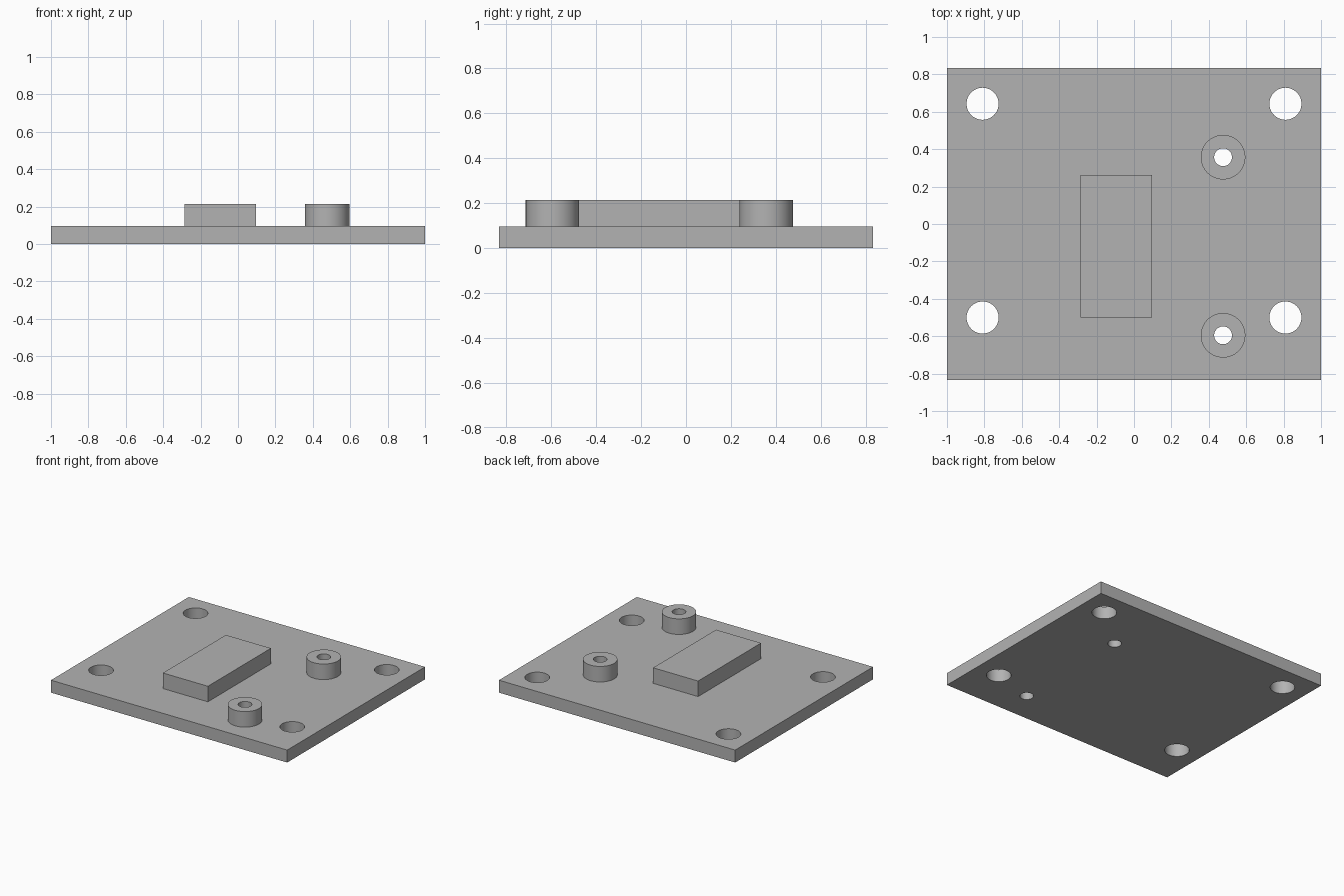
import bpy
import math

cube = bpy.data.objects.get("Cube")
if cube:
    bpy.data.objects.remove(cube, do_unlink=True)

U = 2 / 42  # one design unit; the plate is 42 x 35 x 2 units
PLATE_TOP, PART_TOP = 2 * U, 4.5 * U

grey = bpy.data.materials.new("mid grey")
grey.use_nodes = True
colour = (0.45, 0.45, 0.45, 1)
grey.diffuse_color = colour
grey.node_tree.nodes["Principled BSDF"].inputs["Base Color"].default_value = colour


def box(name, x0, x1, y0, y1, z0, z1):
    bpy.ops.mesh.primitive_cube_add(size=1)
    ob = bpy.context.object
    ob.name = name
    ob.location = ((x0 + x1) / 2, (y0 + y1) / 2, (z0 + z1) / 2)
    ob.scale = (x1 - x0, y1 - y0, z1 - z0)
    bpy.ops.object.transform_apply(location=True, rotation=False, scale=True)
    ob.data.materials.append(grey)
    return ob


def cylinder(name, x, y, radius, z0, z1):
    bpy.ops.mesh.primitive_cylinder_add(
        vertices=64, radius=radius, depth=z1 - z0, location=(x, y, (z0 + z1) / 2))
    ob = bpy.context.object
    ob.name = name
    ob.data.materials.append(grey)
    return ob


def drill(ob, x, y, radius):
    cutter = cylinder("hole_cutter", x, y, radius, -0.1, 0.4)
    cutter.hide_render = True
    mod = ob.modifiers.new("hole", "BOOLEAN")
    mod.operation = "DIFFERENCE"
    mod.solver = "EXACT"
    mod.object = cutter
    bpy.context.view_layer.objects.active = ob
    bpy.ops.object.modifier_apply(modifier=mod.name)
    bpy.data.objects.remove(cutter, do_unlink=True)


def smooth(ob):
    bpy.ops.object.select_all(action="DESELECT")
    ob.select_set(True)
    bpy.context.view_layer.objects.active = ob
    bpy.ops.object.shade_smooth_by_angle(angle=math.radians(30))


# Base plate with four corner mounting holes
plate = box("base_plate", -1, 1, -17.5 * U, 17.5 * U, 0, PLATE_TOP)
for x in (-17 * U, 17 * U):
    for y in (-10.5 * U, 13.5 * U):
        drill(plate, x, y, 1.8 * U)

# Raised rectangular block
box("raised_block", -6 * U, 2 * U, -10.5 * U, 5.5 * U, PLATE_TOP, PART_TOP)

# Two round standoffs, bored right through the plate
for name, y in (("front_standoff", -12.5 * U), ("back_standoff", 7.5 * U)):
    standoff = cylinder(name, 10 * U, y, 2.5 * U, PLATE_TOP, PART_TOP)
    for ob in (standoff, plate):
        drill(ob, 10 * U, y, U)
    smooth(standoff)
smooth(plate)
